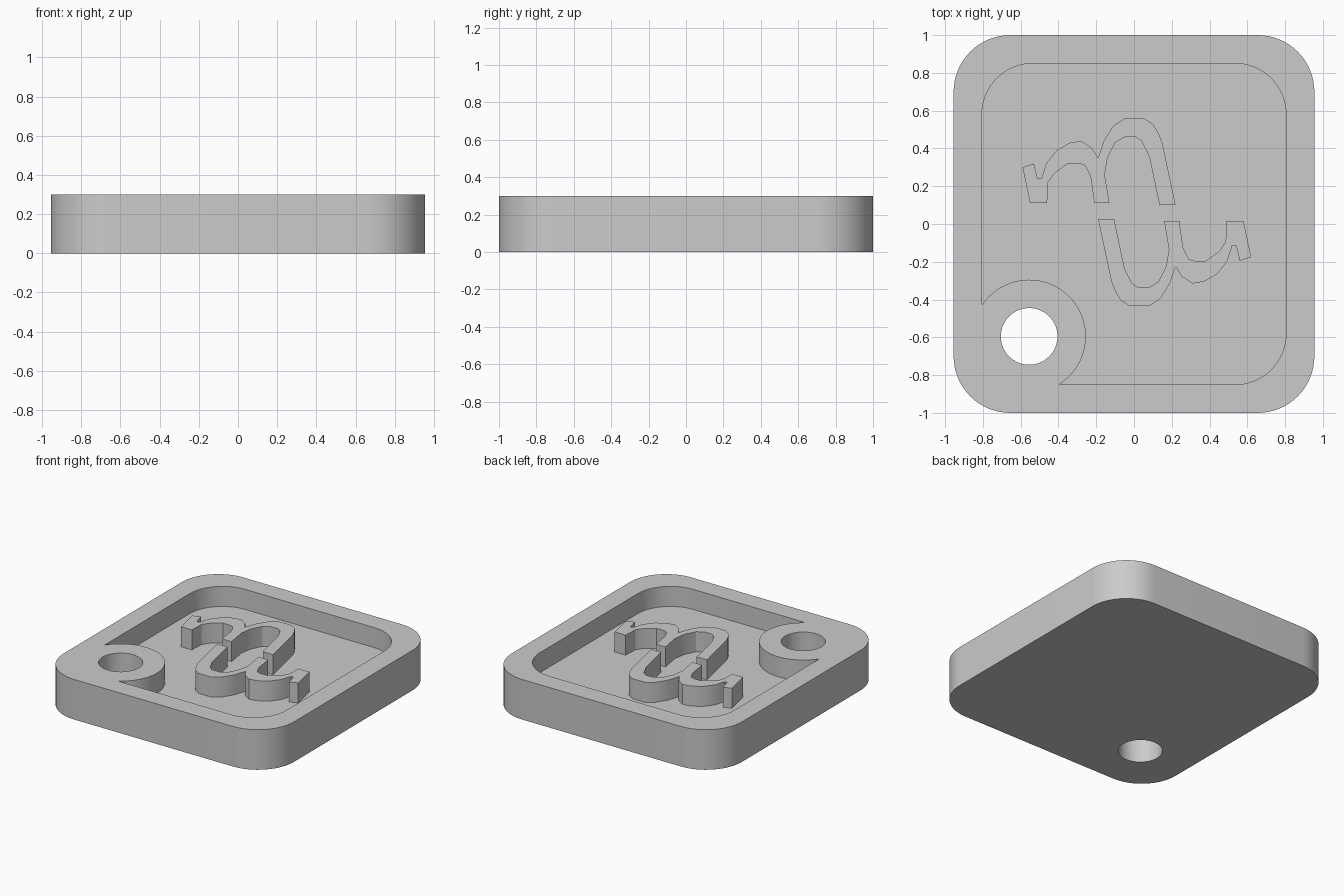
import bpy
import bmesh
from math import cos, sin, pi, radians

cube = bpy.data.objects.get("Cube")
if cube:
    bpy.data.objects.remove(cube, do_unlink=True)

HEIGHT = 0.3
FLOOR = 0.15
HOLE_X, HOLE_Y = -0.555, -0.595

# Single grey material
grey = bpy.data.materials.new("light grey")
grey.use_nodes = True
colour = (0.6, 0.6, 0.6, 1)
grey.diffuse_color = colour
grey.node_tree.nodes["Principled BSDF"].inputs["Base Color"].default_value = colour


def rounded_rectangle(half_x, half_y, radius, steps=16):
    """Counter-clockwise outline with four arc corners."""
    outline = []
    for corner, (sx, sy) in enumerate([(1, 1), (-1, 1), (-1, -1), (1, -1)]):
        for step in range(steps + 1):
            angle = (corner + step / steps) * pi / 2
            outline.append((sx * (half_x - radius) + radius * cos(angle),
                            sy * (half_y - radius) + radius * sin(angle)))
    return outline


def circle(x, y, radius, steps=64):
    return [(x + radius * cos(2 * pi * i / steps),
             y + radius * sin(2 * pi * i / steps)) for i in range(steps)]


def extrude_outline(name, outline, bottom, top):
    """Solid prism standing on a flat outline."""
    bm = bmesh.new()
    face = bm.faces.new([bm.verts.new((x, y, bottom)) for x, y in outline])
    raised = bmesh.ops.extrude_face_region(bm, geom=[face])["geom"]
    corners = [item for item in raised if isinstance(item, bmesh.types.BMVert)]
    bmesh.ops.translate(bm, verts=corners, vec=(0, 0, top - bottom))
    bmesh.ops.recalc_face_normals(bm, faces=bm.faces)
    mesh = bpy.data.meshes.new(name)
    bm.to_mesh(mesh)
    bm.free()
    part = bpy.data.objects.new(name, mesh)
    bpy.context.collection.objects.link(part)
    mesh.materials.append(grey)
    return part


def activate(part):
    bpy.ops.object.select_all(action="DESELECT")
    part.select_set(True)
    bpy.context.view_layer.objects.active = part


def cut(part, cutter):
    """Subtract the cutter from the part, then discard the cutter."""
    cutter.hide_render = True
    modifier = part.modifiers.new("cut", "BOOLEAN")
    modifier.operation = "DIFFERENCE"
    modifier.solver = "EXACT"
    modifier.object = cutter
    activate(part)
    bpy.ops.object.modifier_apply(modifier=modifier.name)
    bpy.data.objects.remove(cutter, do_unlink=True)


def smooth(part):
    activate(part)
    bpy.ops.object.shade_smooth_by_angle(angle=radians(25))


# Tray with a raised rim; the recess leaves a round boss around the ring hole
tray = extrude_outline("tray", rounded_rectangle(0.955, 1.0, 0.3), 0, HEIGHT)
recess = extrude_outline("recess_cutter", rounded_rectangle(0.805, 0.85, 0.27),
                         FLOOR, HEIGHT + 0.1)
boss = extrude_outline("boss_cutter", circle(HOLE_X, HOLE_Y, 0.3), 0, HEIGHT + 0.2)
cut(recess, boss)
cut(tray, recess)
hole = extrude_outline("hole_cutter", circle(HOLE_X, HOLE_Y, 0.15), -0.1, HEIGHT + 0.1)
cut(tray, hole)
smooth(tray)

# Wavy raised ridge: outer edge left to right, then inner edge back
wave = [
    (-.59, .3), (-.53, .32), (-.51, .24), (-.49, .24), (-.465, .32),
    (-.41, .39), (-.34, .43), (-.28, .44), (-.22, .4), (-.19, .35),
    (-.16, .44), (-.11, .52), (-.05, .56), (.05, .56), (.1, .53),
    (.13, .48), (.15, .43), (.22, .1), (.135, .1), (.08, .36),
    (.04, .44), (.01, .46), (-.05, .46), (-.1, .43), (-.14, .35),
    (-.155, .26), (-.13, .11), (-.21, .11), (-.23, .25), (-.26, .31),
    (-.29, .32), (-.35, .32), (-.42, .27), (-.455, .22), (-.46, .11),
    (-.55, .11),
]

# The front ridge is the back ridge turned half way round
turned_wave = [(0.03 - x, 0.125 - y) for x, y in wave]
for name, outline in (("back_wave_ridge", wave), ("front_wave_ridge", turned_wave)):
    smooth(extrude_outline(name, outline, FLOOR - 0.01, HEIGHT))
